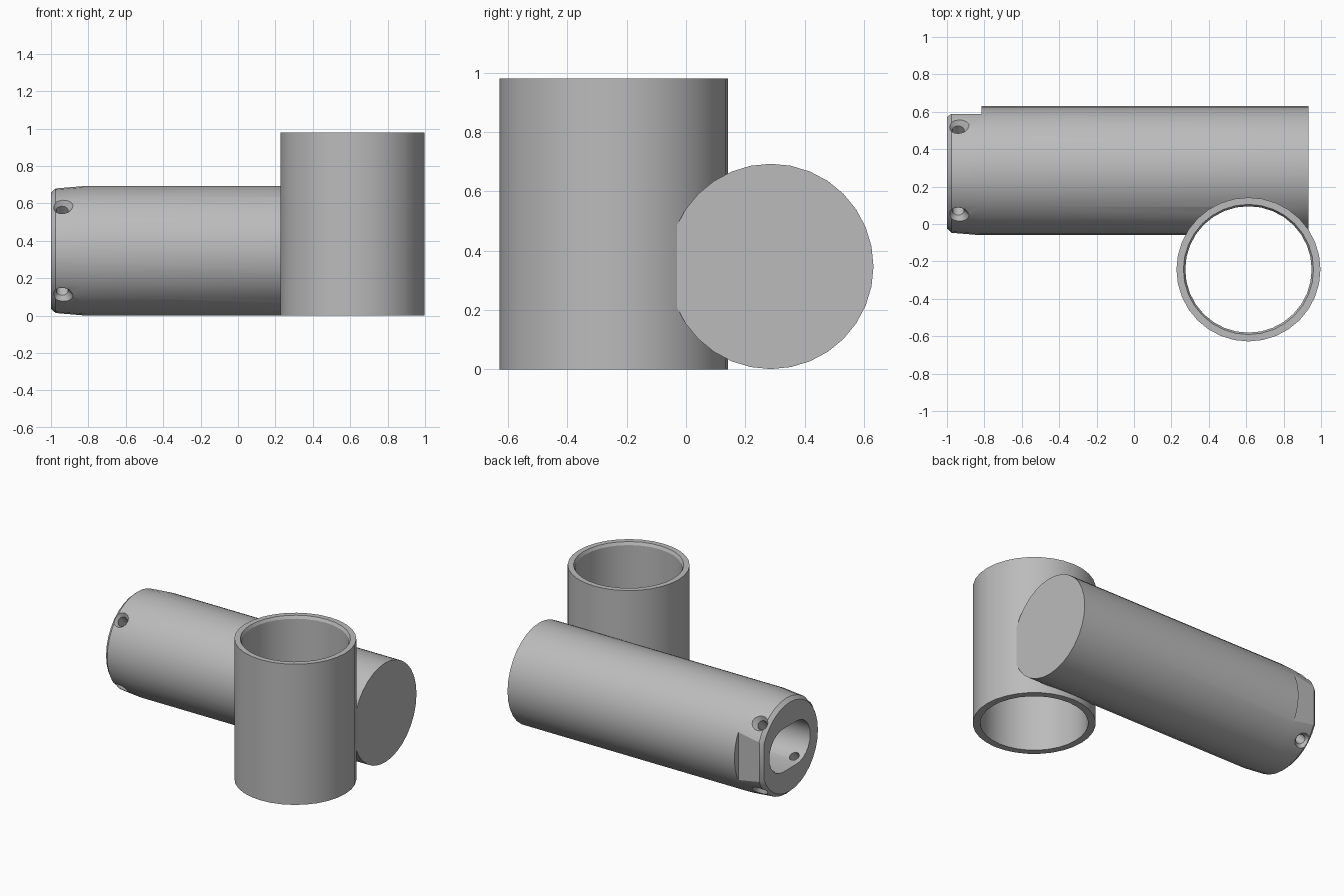
import bpy, bmesh, math
from mathutils import Matrix, Vector

old = bpy.data.objects.get("Cube")
if old:
    bpy.data.objects.remove(old)

grey = bpy.data.materials.new("plain grey")
grey.use_nodes = True
COLOUR = (0.5, 0.5, 0.5, 1)
grey.diffuse_color = COLOUR
grey.node_tree.nodes["Principled BSDF"].inputs["Base Color"].default_value = COLOUR

ARM = Vector((0, 0.286, 0.347))      # axis of the lying cylinder
TUBE = Vector((0.612, -0.243, 0))    # axis of the upright tube


def finish(name, bm):
    bmesh.ops.recalc_face_normals(bm, faces=bm.faces)
    mesh = bpy.data.meshes.new(name)
    bm.to_mesh(mesh)
    bm.free()
    mesh.materials.append(grey)
    obj = bpy.data.objects.new(name, mesh)
    bpy.context.collection.objects.link(obj)
    return obj


def lathe(name, profile, matrix, sides=32, closed=False):
    """Turn (radius, height) points about local z; open profiles get end caps."""
    bm = bmesh.new()
    rings = []
    for r, h in profile:
        angles = [2 * math.pi * i / sides for i in range(sides)]
        rings.append([bm.verts.new((r * math.cos(a), r * math.sin(a), h)) for a in angles])
    pairs = list(zip(rings, rings[1:]))
    if closed:
        pairs.append((rings[-1], rings[0]))
    else:
        bm.faces.new(rings[0])
        bm.faces.new(rings[-1])
    for a, b in pairs:
        for i in range(sides):
            j = (i + 1) % sides
            bm.faces.new((a[i], a[j], b[j], b[i]))
    bm.transform(matrix)
    return finish(name, bm)


def extrude_outline(name, outline, axis, length):
    """Prism from a flat outline pushed along an axis."""
    bm = bmesh.new()
    face = bm.faces.new([bm.verts.new(p) for p in outline])
    moved = bmesh.ops.extrude_face_region(bm, geom=[face])["geom"]
    verts = [v for v in moved if isinstance(v, bmesh.types.BMVert)]
    bmesh.ops.translate(bm, verts=verts, vec=Vector(axis) * length)
    return finish(name, bm)


def cut(target, cutter):
    mod = target.modifiers.new("cut", "BOOLEAN")
    mod.operation, mod.solver, mod.object = "DIFFERENCE", "EXACT", cutter
    bpy.context.view_layer.objects.active = target
    bpy.ops.object.modifier_apply(modifier=mod.name)
    bpy.data.objects.remove(cutter)


# Upright open tube with a small chamfer inside the top rim
tube = lathe("upright_tube",
             [(0.385, 0), (0.385, 0.98), (0.348, 0.98), (0.338, 0.96), (0.338, 0)],
             Matrix.Translation(TUBE), closed=True)

# Lying cylinder with a slightly tapered, chamfered end
along_x = Matrix.Translation(ARM) @ Matrix.Rotation(math.pi / 2, 4, "Y")
arm = lathe("lying_cylinder",
            [(0.31, -1), (0.333, -0.975), (0.346, -0.82), (0.346, 0.933)], along_x)

# Keep the tube bore clear
cut(arm, lathe("bore_cutter", [(0.36, -0.1), (0.36, 1.1)], Matrix.Translation(TUBE)))

# Flat on the back of the tapered end
flat = [(-1.1, 0.48, -0.1), (-1, 0.572, -0.1), (-0.978, 0.588, -0.1),
        (-0.815, 0.588, -0.1), (-0.815, 0.8, -0.1), (-1.1, 0.8, -0.1)]
cut(arm, extrude_outline("flat_cutter", flat, (0, 0, 1), 1))

# Rounded slot bored into the end
slot = []
for i in range(26):
    side = 1 if i < 13 else -1
    a = math.pi * (i - (0 if i < 13 else 1)) / 12 - math.pi / 2
    slot.append((-1.1, ARM.y + side * 0.075 + 0.15 * math.cos(a), ARM.z + 0.15 * math.sin(a)))
cut(arm, extrude_outline("slot_cutter", slot, (1, 0, 0), 1.1))

# Four countersunk screw holes around the end
for k in range(4):
    turn = Matrix.Rotation(math.pi / 4 + k * math.pi / 2, 4, "X")
    place = Matrix.Translation(ARM + Vector((-0.94, 0, 0))) @ turn
    cut(arm, lathe("screw_hole_cutter",
                   [(0.032, 0.12), (0.032, 0.305), (0.065, 0.35)], place, sides=16))

for obj in (tube, arm):
    bpy.ops.object.select_all(action="DESELECT")
    obj.select_set(True)
    bpy.context.view_layer.objects.active = obj
    bpy.ops.object.shade_smooth_by_angle(angle=math.radians(25))
